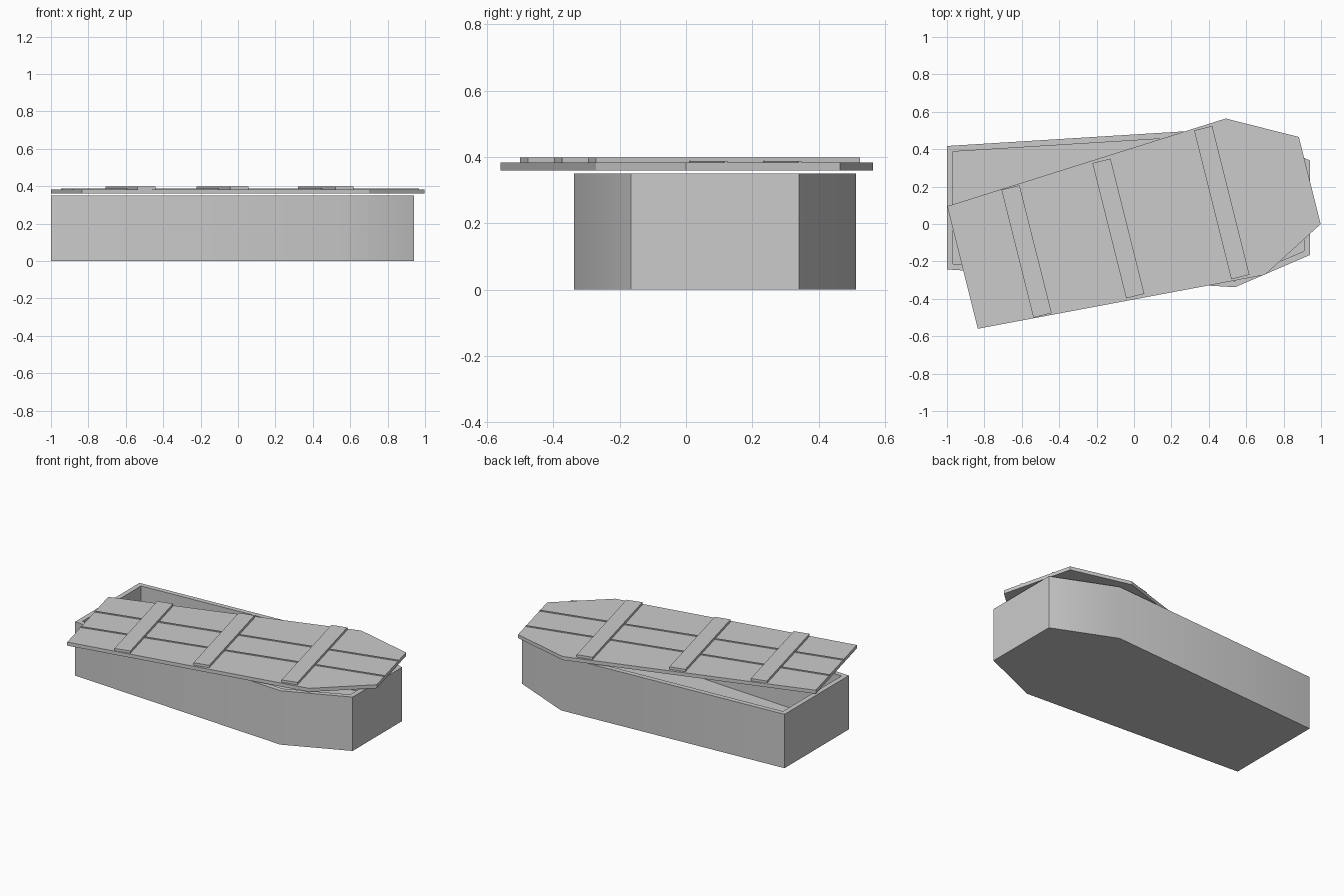
import bpy, bmesh, math
from mathutils import Matrix, Vector

if "Cube" in bpy.data.objects:
    bpy.data.objects.remove(bpy.data.objects["Cube"])


def outline(stations):
    """Symmetric coffin outline from (length, half width) stations."""
    return [(u, -w) for u, w in stations] + [(u, w) for u, w in reversed(stations)]


def prism(name, pts, z0, z1, matrix=None, wall=0.0, floor=0.0):
    """Extruded outline, hollowed from the top if a wall is given."""
    bm = bmesh.new()
    base = bm.faces.new([bm.verts.new((x, y, z0)) for x, y in pts])
    bmesh.ops.recalc_face_normals(bm, faces=bm.faces)
    ext = bmesh.ops.extrude_face_region(bm, geom=[base], use_keep_orig=True)
    top = [g for g in ext["geom"] if isinstance(g, bmesh.types.BMFace)][0]
    for v in top.verts:
        v.co.z = z1
    bmesh.ops.recalc_face_normals(bm, faces=bm.faces)
    if wall:
        bmesh.ops.inset_region(bm, faces=[top], thickness=wall, use_even_offset=True)
        ext = bmesh.ops.extrude_discrete_faces(bm, faces=[top])
        for v in ext["faces"][0].verts:
            v.co.z = floor
        bmesh.ops.recalc_face_normals(bm, faces=bm.faces)
    mesh = bpy.data.meshes.new(name)
    bm.to_mesh(mesh)
    bm.free()
    ob = bpy.data.objects.new(name, mesh)
    bpy.context.collection.objects.link(ob)
    if matrix:
        ob.matrix_world = matrix
    return ob


def rect(u, v, length, width):
    return [(u - length / 2, v - width / 2), (u + length / 2, v - width / 2),
            (u + length / 2, v + width / 2), (u - length / 2, v + width / 2)]


# Open box with tapered six-sided outline
box = prism("coffin_box", outline([(-1.0, 0.33), (0.54, 0.425), (0.94, 0.253)]),
            0.0, 0.35, Matrix.Translation((0, 0.087, 0)), wall=0.032, floor=0.03)
bpy.context.view_layer.objects.active = box
box.select_set(True)
bpy.ops.object.shade_smooth_by_angle(angle=math.radians(30))
box.select_set(False)

# Lid laid askew on top; its local x axis runs from the wide end to the narrow end
LENGTH = 1.914
place = Matrix.Translation((-0.917, -0.2325, 0)) @ Matrix.Rotation(math.radians(14.05), 4, 'Z')
prism("lid_board", outline([(0, 0.3375), (1.559, 0.431), (LENGTH, 0.24)]), 0.36, 0.383, place)

# Thin raised seams between the planks
for i, v in enumerate((-0.115, 0.115)):
    prism(f"lid_seam_{i + 1}", rect(LENGTH / 2, v, LENGTH, 0.01), 0.382, 0.388, place)

# Cross battens
for i, (u, span) in enumerate(((0.353, 0.705), (0.859, 0.745), (1.429, 0.82))):
    prism(f"lid_batten_{i + 1}", rect(u, 0, 0.1, span), 0.382, 0.399, place)
